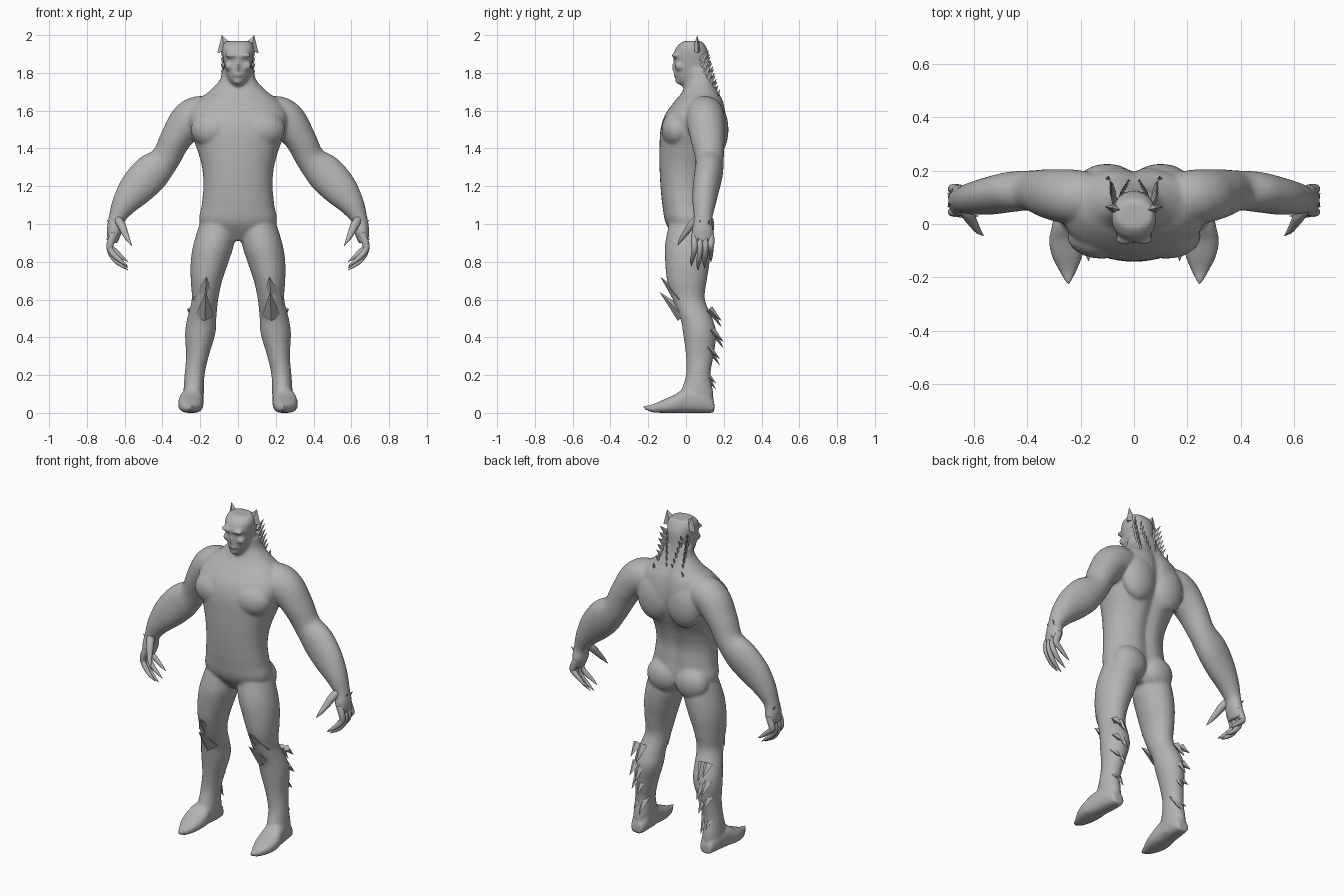
import bpy
import bmesh
import math
from mathutils import Vector, Matrix

default_cube = bpy.data.objects.get("Cube")
if default_cube:
    bpy.data.objects.remove(default_cube, do_unlink=True)

grey = bpy.data.materials.new("plain_grey")
grey.use_nodes = True
grey.diffuse_color = (.45, .45, .45, 1)
grey.node_tree.nodes["Principled BSDF"].inputs["Base Color"].default_value = grey.diffuse_color

X, Y, Z = Vector((1, 0, 0)), Vector((0, 1, 0)), Vector((0, 0, 1))


def refine(rows, steps=5):
    """Smooth the rows of a loft with a Catmull-Rom spline."""
    result = []
    last = len(rows) - 1
    for i in range(last):
        quad = zip(rows[max(i - 1, 0)], rows[i], rows[i + 1], rows[min(i + 2, last)])
        quad = list(quad)
        for k in range(steps):
            t = k / steps
            result.append([b + t * (c - a) / 2
                           + t * t * (2 * a - 5 * b + 4 * c - d) / 2
                           + t ** 3 * (3 * b - a - 3 * c + d) / 2
                           for a, b, c, d in quad])
    return result + [list(rows[-1])]


def loft(bm, rows, frame=None, power=2.0, crease=0.0, sides=48):
    """Skin rings given as x, y, z, first radius, second radius."""
    rows = refine(rows)
    centres = [Vector(row[:3]) for row in rows]
    rings = []
    for i, row in enumerate(rows):
        if frame:
            u, v = frame
        else:
            tangent = centres[min(i + 1, len(rows) - 1)] - centres[max(i - 1, 0)]
            tangent.normalize()
            u = (Y - tangent * Y.dot(tangent)).normalized()
            v = tangent.cross(u)
        ring = []
        for k in range(sides):
            angle = math.tau * k / sides
            c, s = math.cos(angle), math.sin(angle)
            a = math.copysign(abs(c) ** (2 / power), c) * max(row[3], .001)
            b = math.copysign(abs(s) ** (2 / power), s) * max(row[4], .001)
            if s > 0:
                b *= 1 - crease * math.exp(-(a / .035) ** 2)
            ring.append(bm.verts.new(centres[i] + u * a + v * b))
        rings.append(ring)
    faces = [bm.faces.new(rings[0]), bm.faces.new(rings[-1])]
    for low, high in zip(rings, rings[1:]):
        for k in range(sides):
            n = (k + 1) % sides
            faces.append(bm.faces.new((low[k], low[n], high[n], high[k])))
    for face in faces:
        face.smooth = True
    bmesh.ops.recalc_face_normals(bm, faces=faces)


def column(bm, rows, **options):
    """Upright loft given as height, middle x, half width, front y, back y."""
    loft(bm, [(x, (f + b) / 2, z, w, (b - f) / 2) for z, x, w, f, b in rows],
         frame=(X, Y), **options)


def ball(bm, centre, size):
    matrix = Matrix.Translation(centre) @ Matrix.Diagonal((*size, 1))
    bmesh.ops.create_uvsphere(bm, u_segments=24, v_segments=16, radius=1, matrix=matrix)


def spike(bm, base, tip, width, thick):
    base, tip = Vector(base), Vector(tip)
    turn = (tip - base).to_track_quat('Z', 'Y').to_matrix().to_4x4()
    matrix = Matrix.Translation((base + tip) / 2) @ turn @ Matrix.Diagonal((width, thick, 1, 1))
    bmesh.ops.create_cone(bm, cap_ends=True, segments=4, radius1=1, radius2=0,
                          depth=(tip - base).length, matrix=matrix)


def mirror_x(bm):
    copy = bmesh.ops.duplicate(bm, geom=bm.verts[:] + bm.edges[:] + bm.faces[:])["geom"]
    for part in copy:
        if isinstance(part, bmesh.types.BMVert):
            part.co.x *= -1
    bmesh.ops.reverse_faces(bm, faces=[p for p in copy if isinstance(p, bmesh.types.BMFace)])


def finish(name, bm):
    mesh = bpy.data.meshes.new(name)
    bm.to_mesh(mesh)
    bm.free()
    mesh.materials.append(grey)
    obj = bpy.data.objects.new(name, mesh)
    bpy.context.collection.objects.link(obj)
    return obj


# Body: limbs first, mirrored, then trunk and head, fused into one skin
body = bmesh.new()
# arm
loft(body, [(.12, .1, 1.6, .08, .07), (.2, .1, 1.58, .1, .1), (.265, .105, 1.54, .1, .1),
            (.33, .115, 1.45, .09, .083), (.385, .125, 1.345, .075, .078),
            (.46, .12, 1.27, .075, .1), (.54, .105, 1.185, .07, .093),
            (.605, .095, 1.1, .06, .066), (.645, .09, 1.02, .048, .042),
            (.655, .088, .96, .058, .04), (.665, .088, .9, .055, .025)])
# leg
column(body, [(1.04, .1, .09, -.08, .12), (.9, .127, .107, -.11, .13),
              (.8, .15, .1, -.11, .125), (.7, .167, .083, -.1, .11),
              (.6, .175, .07, -.07, .1), (.5, .192, .077, -.03, .14),
              (.42, .2, .08, -.015, .16), (.3, .215, .06, 0, .145),
              (.2, .23, .053, 0, .13), (.1, .235, .054, -.03, .145),
              (.02, .237, .05, -.04, .14)])
# foot
loft(body, [(.235, .15, .03, .035, .03), (.235, .1, .06, .052, .06),
            (.245, 0, .065, .06, .065), (.25, -.06, .048, .067, .048),
            (.25, -.12, .035, .057, .035), (.247, -.18, .024, .03, .02),
            (.245, -.225, .03, .006, .008)], frame=(X, Z), power=2.5)
# muscles, brow and cheek
ball(body, (.1, .155, 1.5), (.11, .07, .14))
ball(body, (.095, .075, .99), (.105, .075, .1))
ball(body, (.12, -.045, 1.5), (.13, .085, .1))
ball(body, (.036, -.058, 1.892), (.036, .018, .013))
ball(body, (.045, -.035, 1.835), (.026, .025, .022))
mirror_x(body)
# trunk and neck
column(body, [(.91, 0, .09, -.04, .07), (1, 0, .2, -.105, .125), (1.1, 0, .192, -.125, .12),
              (1.2, 0, .183, -.135, .115), (1.3, 0, .19, -.14, .14),
              (1.4, 0, .218, -.14, .185), (1.5, 0, .255, -.135, .215),
              (1.58, 0, .265, -.11, .215), (1.65, 0, .22, -.06, .2),
              (1.7, 0, .155, -.02, .175), (1.76, 0, .098, 0, .15),
              (1.82, 0, .08, 0, .135)], power=2.25, crease=.13)
# head
column(body, [(1.735, 0, .032, -.03, .08), (1.76, 0, .05, -.048, .1), (1.8, 0, .065, -.058, .125),
              (1.85, 0, .074, -.06, .125), (1.9, 0, .082, -.064, .12),
              (1.94, 0, .082, -.048, .105), (1.968, 0, .066, -.015, .085)], power=2.3)
# nose, mouth and chin
spike(body, (0, -.045, 1.815), (0, -.066, 1.9), .022, .034)
ball(body, (0, -.05, 1.79), (.028, .018, .012))
ball(body, (0, -.037, 1.757), (.026, .02, .018))
skin = finish("body", body)
remesh = skin.modifiers.new("fuse", 'REMESH')
remesh.mode = 'VOXEL'
remesh.voxel_size = .009
remesh.use_smooth_shade = True
smooth = skin.modifiers.new("soften", 'SMOOTH')
smooth.factor = .5
smooth.iterations = 4

# Clawed fingers and thumbs
fingers = bmesh.new()
for k in range(4):
    y = .045 + .029 * k
    drop = (.02, 0, .012, .045)[k]
    end = y - .015 + .005 * k
    loft(fingers, [(.655, y, .95, .017, .02), (.675, y, .9, .018, .02),
                   (.676, y, .855 + drop / 2, .015, .017),
                   (.65, (y + end) / 2, .81 + drop, .013, .015),
                   (.615, end, .78 + drop, .009, .01),
                   (.582, end, .755 + drop, .001, .001)], sides=10)
loft(fingers, [(.64, .07, 1.03, .025, .022), (.618, .03, .995, .022, .023),
               (.6, 0, .955, .016, .018), (.583, -.025, .92, .011, .012),
               (.562, -.045, .885, .001, .001)], sides=10)
mirror_x(fingers)
finish("fingers", fingers)

# Spikes on ears, neck, shoulder blades, wrists, knees and calves
ears = bmesh.new()
spike(ears, (.062, .055, 1.92), (.086, .06, 2), .024, .05)
mirror_x(ears)
finish("ears", ears)

neck = bmesh.new()
for k in range(6):
    z = 1.895 - .033 * k
    y = .095 + .009 * k
    spike(neck, (.07, y - .015, z - .03), (.092, y + .026, z + .025), .012, .022)
    spike(neck, (.045 - .005 * k, y, z - .05), (.05 - .006 * k, y + .03, z + .005), .014, .02)
spike(neck, (.1, .15, 1.63), (.095, .18, 1.715), .025, .02)
mirror_x(neck)
finish("neck_spikes", neck)

wrist = bmesh.new()
for y in (.065, .115):
    spike(wrist, (.655, y, .97), (.697, y + .01, 1.025), .018, .014)
    spike(wrist, (.66, y, .89), (.7, y, .925), .014, .012)
mirror_x(wrist)
finish("wrist_spikes", wrist)

knees = bmesh.new()
spike(knees, (.178, -.03, .6), (.168, -.135, .72), .062, .035)
spike(knees, (.178, -.015, .515), (.17, -.14, .64), .05, .04)
mirror_x(knees)
finish("knee_spikes", knees)

calves = bmesh.new()
for z, y in ((.45, .19), (.34, .2), (.25, .18), (.12, .16)):
    for x in (.205, .24):
        spike(calves, (x, y - .065, z + .1), (x + .005, y, z + (x - .205)), .03, .02)
mirror_x(calves)
finish("calf_spikes", calves)
